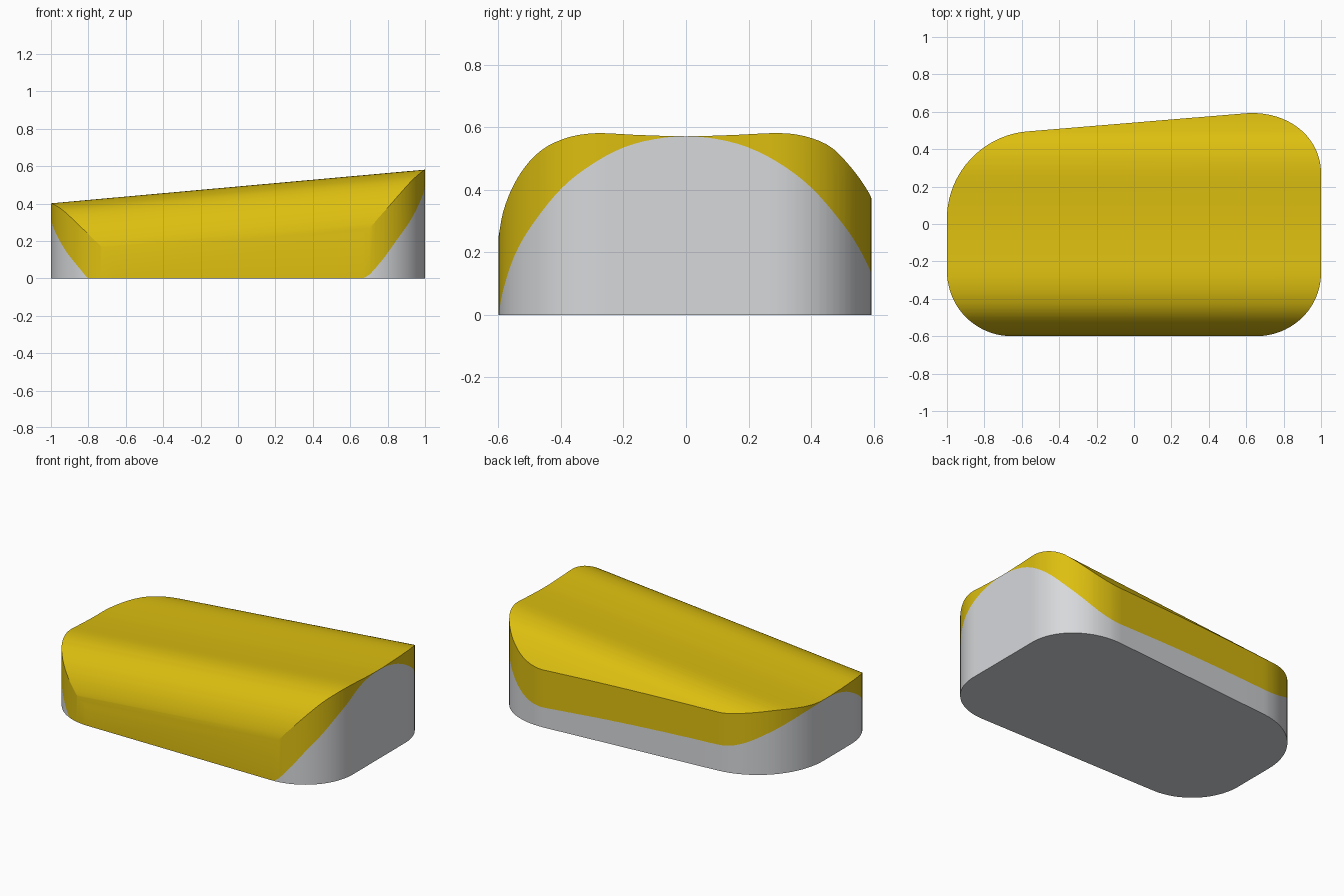
import bpy, bmesh, math
from mathutils import Vector

if "Cube" in bpy.data.objects:
    bpy.data.objects.remove(bpy.data.objects["Cube"])

# Cross-section heights (y, z) at the tall end: domed top, and colour border
TOP = [(-.6, .275), (-.585, .35), (-.55, .432), (-.5, .5), (-.45, .54), (-.4, .562),
       (-.35, .575), (-.28, .581), (-.15, .575), (0, .571), (.15, .575), (.28, .581),
       (.35, .578), (.42, .562), (.47, .538), (.52, .492), (.56, .447), (.6, .395)]
BORDER = [(-.6, .028), (-.585, .10), (-.55, .2), (-.5, .285), (-.4, .405), (-.3, .482),
          (-.2, .535), (-.1, .562), (0, .571), (.1, .562), (.2, .535), (.3, .484),
          (.4, .41), (.5, .302), (.55, .235), (.6, .15)]
SLOPE = 0.09


def curve(pts, y):
    """Smooth interpolation through the profile points."""
    y = min(max(y, pts[0][0]), pts[-1][0])
    i = 0
    while i < len(pts) - 2 and y > pts[i + 1][0]:
        i += 1

    def slope(k):
        a, b = pts[max(k - 1, 0)], pts[min(k + 1, len(pts) - 1)]
        return (b[1] - a[1]) / (b[0] - a[0])
    (y0, z0), (y1, z1) = pts[i], pts[i + 1]
    h = y1 - y0
    s = (y - y0) / h
    return ((2*s**3 - 3*s*s + 1) * z0 + (s**3 - 2*s*s + s) * h * slope(i)
            + (3*s*s - 2*s**3) * z1 + (s**3 - s*s) * h * slope(i + 1))


def height(pts, co):
    return curve(pts, co.y) + SLOPE * (co.x - 1)


# Plan outline: four rounded corners as (start, corner, end)
CORNERS = [((.65, -.6), (1, -.6), (1, -.26)),
           ((1, .27), (1, .619), (.6, .592)),
           ((-.57, .495), (-1, .46), (-1, .03)),
           ((-1, -.25), (-1, -.6), (-.65, -.6))]
outline = []
for a, c, b in CORNERS:
    a, c, b = Vector(a), Vector(c), Vector(b)
    p, q = a.lerp(c, .56), b.lerp(c, .56)
    for i in range(21):
        t = i / 20
        outline.append(a*(1-t)**3 + p*3*t*(1-t)**2 + q*3*t*t*(1-t) + b*t**3)

# Plan face sliced into strips along y
bm = bmesh.new()
bm.faces.new([bm.verts.new((p.x, p.y, 0)) for p in outline])
for i in range(1, 56):
    y = -.6 * math.cos(math.pi * i / 56)
    bmesh.ops.bisect_plane(bm, geom=bm.verts[:] + bm.edges[:] + bm.faces[:], dist=1e-5,
                           plane_co=(0, y, 0), plane_no=(0, 1, 0))
base = bm.faces[:]
rim = [e for e in bm.edges if e.is_boundary]

# Domed top, and walls split at the colour border
upper, middle = {}, {}
for v in bm.verts[:]:
    top = height(TOP, v.co)
    upper[v] = bm.verts.new((v.co.x, v.co.y, top))
    if any(e.is_boundary for e in v.link_edges):
        mid = min(max(height(BORDER, v.co), .0008), top - .0008)
        middle[v] = bm.verts.new((v.co.x, v.co.y, mid))
for f in base:
    bm.faces.new([upper[v] for v in f.verts]).material_index = 1
for e in rim:
    a, b = e.verts
    bm.faces.new((a, b, middle[b], middle[a])).material_index = 0
    bm.faces.new((middle[a], middle[b], upper[b], upper[a])).material_index = 1
bmesh.ops.recalc_face_normals(bm, faces=bm.faces[:])

mesh = bpy.data.meshes.new("sloped_shell")
bm.to_mesh(mesh)
bm.free()
for name, col in (("silver grey", (.68, .69, .71, 1)), ("golden yellow", (.72, .52, .005, 1))):
    m = bpy.data.materials.new(name)
    m.diffuse_color = col
    m.use_nodes = True
    m.node_tree.nodes["Principled BSDF"].inputs["Base Color"].default_value = m.diffuse_color
    mesh.materials.append(m)
shell = bpy.data.objects.new("sloped_shell", mesh)
bpy.context.collection.objects.link(shell)
bpy.context.view_layer.objects.active = shell
shell.select_set(True)
bpy.ops.object.shade_smooth_by_angle(angle=math.radians(15))
